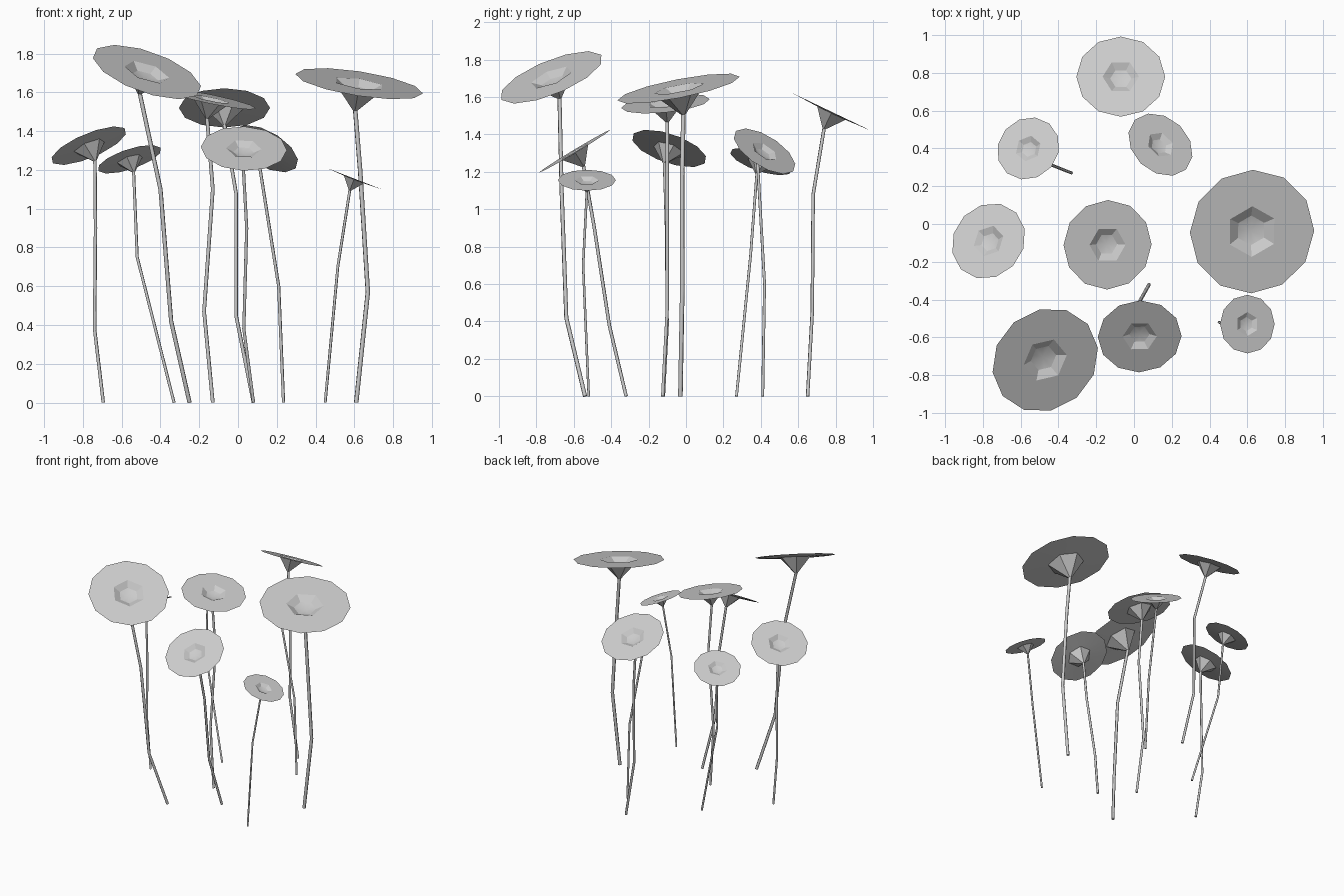
import bpy, bmesh, math
from mathutils import Vector

cube = bpy.data.objects.get("Cube")
if cube:
    bpy.data.objects.remove(cube, do_unlink=True)

grey = bpy.data.materials.new("plain_grey")
grey.use_nodes = True
colour = (0.6, 0.6, 0.6, 1)
grey.diffuse_color = colour
grey.node_tree.nodes["Principled BSDF"].inputs["Base Color"].default_value = colour

SIDES = 12
NECK = 0.43      # funnel depth relative to the disc radius


def finish(obj, angle):
    bpy.ops.object.select_all(action="DESELECT")
    obj.select_set(True)
    bpy.context.view_layer.objects.active = obj
    if obj.type == "CURVE":
        bpy.ops.object.convert(target="MESH")
        obj = bpy.context.view_layer.objects.active
    bpy.ops.object.shade_smooth_by_angle(angle=math.radians(angle))


def flower_head(name, centre, normal, radius, phase):
    """Thin twelve-sided disc with a six-sided hollow and a funnel below."""
    # radius, height, whether the ring is six-sided
    profile = [(0.035, -NECK, True), (0.41, -0.03, True), (1, 0, False),
               (0.41, 0, True), (0.24, -0.1, True)]
    bm = bmesh.new()
    rings = []
    for r, z, hexagonal in profile:
        ring = []
        for i in range(SIDES):
            a = math.tau * i / SIDES + math.radians(phase)
            k = r * (math.cos(math.pi / 6) if hexagonal and i % 2 else 1)
            ring.append(bm.verts.new((k * math.cos(a), k * math.sin(a), z)))
        rings.append(ring)
    for low, high in zip(rings, rings[1:]):
        for i in range(SIDES):
            j = (i + 1) % SIDES
            bm.faces.new((low[i], low[j], high[j], high[i]))
    bm.faces.new(rings[0][::-1])
    middle = bm.verts.new((0, 0, -0.15))
    for i in range(SIDES):
        bm.faces.new((rings[-1][i], rings[-1][(i + 1) % SIDES], middle))
    bmesh.ops.recalc_face_normals(bm, faces=bm.faces)
    mesh = bpy.data.meshes.new(name)
    bm.to_mesh(mesh)
    bm.free()
    mesh.materials.append(grey)
    obj = bpy.data.objects.new(name, mesh)
    bpy.context.collection.objects.link(obj)
    obj.location = centre
    obj.rotation_mode = "QUATERNION"
    obj.rotation_quaternion = Vector((0, 0, 1)).rotation_difference(normal)
    obj.scale = (radius,) * 3
    finish(obj, 20)


def stem(name, points, thickness):
    """Bent six-sided tube."""
    curve = bpy.data.curves.new(name, "CURVE")
    curve.dimensions = "3D"
    curve.bevel_depth = thickness
    curve.bevel_resolution = 1
    curve.use_fill_caps = True
    line = curve.splines.new("POLY")
    line.points.add(len(points) - 1)
    for p, co in zip(line.points, points):
        p.co = (*co, 1)
    curve.materials.append(grey)
    obj = bpy.data.objects.new(name, curve)
    bpy.context.collection.objects.link(obj)
    finish(obj, 65)


# name, disc centre, facing, radius, hollow turn, stem points from the ground
flowers = [
    ("back", (-.07, .78, 1.52), (0, .43, .9), .235, 0,
     [(.08, .65, 0), (-.01, .675, .45), (-.01, .68, 1.08)]),
    ("back_right", (-.56, .4, 1.255), (-.3, .3, .9), .173, 20,
     [(-.33, .27, 0), (-.52, .345, .75)]),
    ("back_left", (.14, .42, 1.31), (.43, .48, .76), .189, 15,
     [(.235, .41, 0), (.21, .42, .6)]),
    ("right", (-.77, -.09, 1.325), (-.37, .3, .88), .21, 15,
     [(-.695, -.12, 0), (-.74, -.1, .38), (-.735, -.105, .9)]),
    ("middle", (-.14, -.11, 1.565), (.2, -.1, .97), .238, 0,
     [(-.13, -.125, 0), (-.175, -.1, .47), (-.13, -.1, 1.1)]),
    ("left", (.625, -.04, 1.645), (.15, -.19, .97), .333, 30,
     [(.61, -.03, 0), (.67, -.02, .57), (.63, -.02, 1.2)]),
    ("front_right", (-.47, -.72, 1.705), (.31, -.36, .88), .295, 10,
     [(-.25, -.54, 0), (-.345, -.64, .42), (-.4, -.665, 1.1)]),
    ("front", (.03, -.595, 1.31), (.04, -.51, .85), .222, 0,
     [(.08, -.32, 0), (.03, -.41, .38), (.045, -.49, .9)]),
    ("front_left", (.6, -.53, 1.155), (.36, 0, .93), .155, 30,
     [(.45, -.52, 0), (.515, -.55, .7)]),
]

for name, centre, facing, radius, phase, points in flowers:
    normal = Vector(facing).normalized()
    flower_head(name + "_flower_head", centre, normal, radius, phase)
    neck = Vector(centre) - normal * radius * (NECK - 0.02)
    stem(name + "_stem", points + [neck], 0.003 + 0.028 * radius)
